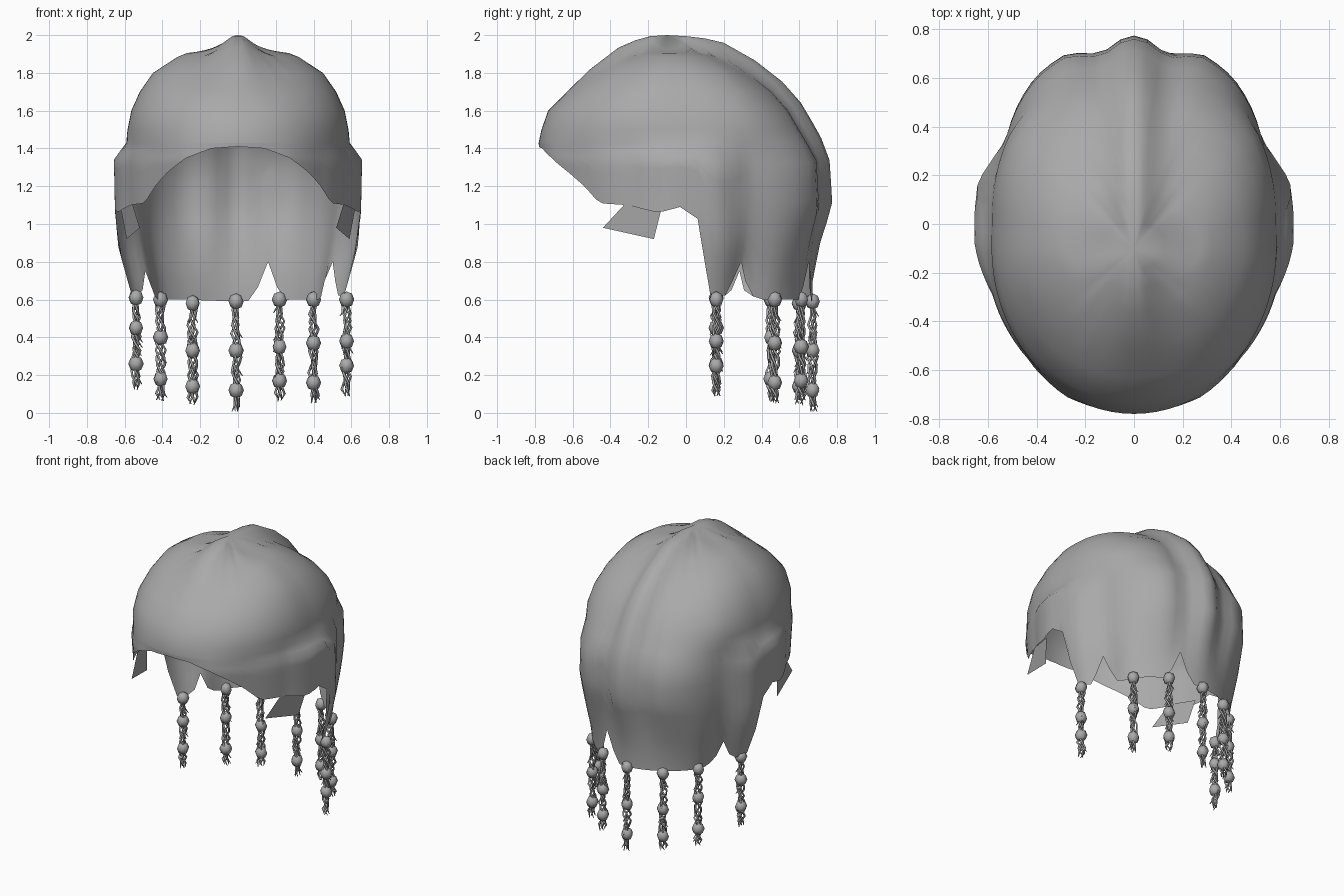
import bpy, bmesh, math, random
from mathutils import Vector

random.seed(4)
cube = bpy.data.objects.get("Cube")
if cube:
    bpy.data.objects.remove(cube, do_unlink=True)

grey = bpy.data.materials.new("cloth grey")
grey.use_nodes = True
grey.diffuse_color = (0.4, 0.4, 0.4, 1)
grey.node_tree.nodes["Principled BSDF"].inputs["Base Color"].default_value = (0.4, 0.4, 0.4, 1)


def clamp(t):
    return max(0, min(1, t))


def interp(table, t):
    """Straight-line lookup in a sorted list of (key, value)."""
    for (a, u), (b, v) in zip(table, table[1:]):
        if t <= b:
            return u + (v - u) * max(0, t - a) / (b - a)
    return table[-1][1]


def add_mesh(name, bm):
    mesh = bpy.data.meshes.new(name)
    bm.to_mesh(mesh)
    bm.free()
    mesh.polygons.foreach_set("use_smooth", [True] * len(mesh.polygons))
    mesh.materials.append(grey)
    obj = bpy.data.objects.new(name, mesh)
    bpy.context.collection.objects.link(obj)


# Radii of the cloth towards front, side and back at each height
HEIGHTS = [.6, .9, 1.1, 1.34, 1.43, 1.5, 1.6, 1.7, 1.8, 1.885, 1.905, 1.915, 1.92]
FRONT = list(zip(HEIGHTS, [.57, .60, .64, .675, .68, .665, .63, .53, .40, .24, .15, .08, .01]))
SIDE = list(zip(HEIGHTS, [.57, .645, .645, .65, .59, .585, .565, .52, .45, .32, .27, .13, .01]))
BACK = list(zip(HEIGHTS, [.77, .77, .795, .78, .74, .70, .64, .55, .42, .27, .18, .09, .01]))
# Folds by angle from the back: along the hem, around the ears and on the dome
HEM_FOLDS = [(0, 1), (17, .97), (37, .96), (50, .88), (63, 1), (100, 1)]
EAR_FOLDS = [(0, 1), (9, 1.01), (19, 1.06), (30, 1.03), (50, .94), (58, .97),
             (67, 1.02), (88, 1.01), (108, .94), (135, .95), (156, 1)]
DOME_FOLDS = [(0, 1), (9, 1), (19, 1.04), (48, 1.04), (80, 1)]
# Height of the hem by angle from the front
HEM = [(0, 1.41), (12, 1.4), (24, 1.35), (36, 1.27), (45, 1.2), (54, 1.11),
       (70, 1.1), (86, 1.06), (96, 1.09), (105, 1.02), (108, .8), (112, .63),
       (120, .62), (128, .65), (140, .6), (156, .6), (180, .59)]
# Torn notches: side, angle, half width, height
TEARS = [(1, 128, 8, .8), (1, 168, 6, .8), (-1, 128, 6, .75)]
CENTRE_Y = -0.1


def raise_ridge(p):
    """Push the narrow ridge over the crown and down the back outwards."""
    amount = 0.08 * clamp((0.14 - abs(p.x)) / 0.11)
    amount *= clamp((p.y + 0.6) / 0.4) * clamp((p.z - 0.7) / 0.4)
    out = Vector((0, p.y + 0.1, max(0, p.z - 1.2)))
    return p + out.normalized() * amount


def cloth_point(angle, z):
    """Point on the cloth at a signed angle from the front."""
    a = math.radians(angle)
    c, s = math.cos(a), math.sin(a)
    lengthwise, power = (interp(FRONT, z), 2) if c > 0 else (interp(BACK, z), 2.4)
    side = interp(SIDE, z)
    r = (abs(c / lengthwise) ** power + abs(s / side) ** power) ** (-1 / power)
    hem, ear, dome = (interp(t, 180 - abs(angle)) for t in (HEM_FOLDS, EAR_FOLDS, DOME_FOLDS))
    fold = hem + (ear - hem) * clamp((z - 0.7) / 0.4)
    fold += (dome - fold) * clamp((z - 1.36) / 0.1)
    return raise_ridge(Vector((r * fold * s, CENTRE_Y - r * fold * c, z)))


def hem_height(angle):
    z = interp(HEM, abs(angle))
    for side, at, width, top in TEARS:
        if side * angle > 0:
            z = max(z, top - (top - 0.6) * abs(abs(angle) - at) / width)
    return z


# Head cloth: columns running from the crown down to the hem
bm = bmesh.new()
crown = bm.verts.new(raise_ridge(Vector((0, CENTRE_Y, 1.92))))
columns = []
for angle in range(-180, 180, 4):
    hem = hem_height(angle)
    heights = HEIGHTS[-2:3:-1]
    heights += [1.43 + (hem - 1.43) * i / 8 for i in range(1, 9)]
    columns.append([bm.verts.new(cloth_point(angle, z)) for z in heights])
for left, right in zip(columns, columns[1:] + columns[:1]):
    bm.faces.new((crown, left[0], right[0]))
    for i in range(len(left) - 1):
        bm.faces.new((left[i], left[i + 1], right[i + 1], right[i]))
bmesh.ops.recalc_face_normals(bm, faces=bm.faces)
add_mesh("head_cloth", bm)

# Torn flaps hanging in front of the ears
for side, name in ((1, "left_flap"), (-1, "right_flap")):
    bm = bmesh.new()
    corners = [(.56, -.32, 1.11), (.52, -.44, .98), (.59, -.17, .92), (.62, -.13, 1.08)]
    face = bm.faces.new([bm.verts.new((side * x, y, z)) for x, y, z in corners])
    face.normal_update()
    if face.normal.x * side < 0:
        face.normal_flip()
    add_mesh(name, bm)


def thread(spline_points, curve):
    spline = curve.splines.new("POLY")
    spline.points.add(len(spline_points) - 1)
    for i, (p, co) in enumerate(zip(spline.points, spline_points)):
        p.co = (*co, 1)
        p.radius = 0.3 if i == len(spline_points) - 1 else 1


def tassel(name, x, y, beads, end):
    """Beads threaded on a frayed, twisted cord."""
    bm = bmesh.new()
    for z in beads:
        made = bmesh.ops.create_uvsphere(bm, u_segments=6, v_segments=4, radius=0.041)
        turn = random.random()
        for v in made["verts"]:
            cx, cy = v.co.x, v.co.y
            v.co = Vector((x + cx * math.cos(turn) - cy * math.sin(turn),
                           y + cx * math.sin(turn) + cy * math.cos(turn),
                           z + v.co.z * 1.05))
    add_mesh(name + "_beads", bm)

    curve = bpy.data.curves.new(name + "_cord", "CURVE")
    curve.dimensions = "3D"
    curve.bevel_depth = 0.007
    curve.bevel_resolution = 0
    curve.use_fill_caps = True
    top = beads[0]
    # twisted strands
    for k in range(4):
        steps = 14
        points = []
        for i in range(steps + 1):
            a = k * math.tau / 4 + i * 1.1
            r = 0.018 + random.uniform(-.01, .01)
            z = top + (end + random.uniform(0, .01) - top) * i / steps
            points.append((x + r * math.cos(a), y + r * math.sin(a), z))
        thread(points, curve)
    # loose fibres sticking out
    for k in range(10):
        z = random.uniform(end + 0.06, top)
        a = random.uniform(0, math.tau)
        tip = (x + .035 * math.cos(a), y + .035 * math.sin(a), z - .05)
        thread([(x, y, z), tip], curve)
    curve.materials.append(grey)
    cord = bpy.data.objects.new(name + "_cord", curve)
    bpy.context.collection.objects.link(cord)


# Seven tassels around the back hem
TASSELS = [
    ("right_front_tassel", -.54, .16, (.61, .45, .26), .12),
    ("right_side_tassel", -.41, .45, (.60, .40, .18), .06),
    ("right_back_tassel", -.24, .60, (.58, .33, .14), .04),
    ("back_tassel", -.01, .67, (.59, .33, .12), .0),
    ("left_back_tassel", .22, .61, (.60, .35, .17), .06),
    ("left_side_tassel", .40, .47, (.60, .37, .16), .05),
    ("left_front_tassel", .575, .16, (.60, .38, .25), .08),
]
for spec in TASSELS:
    tassel(*spec)
